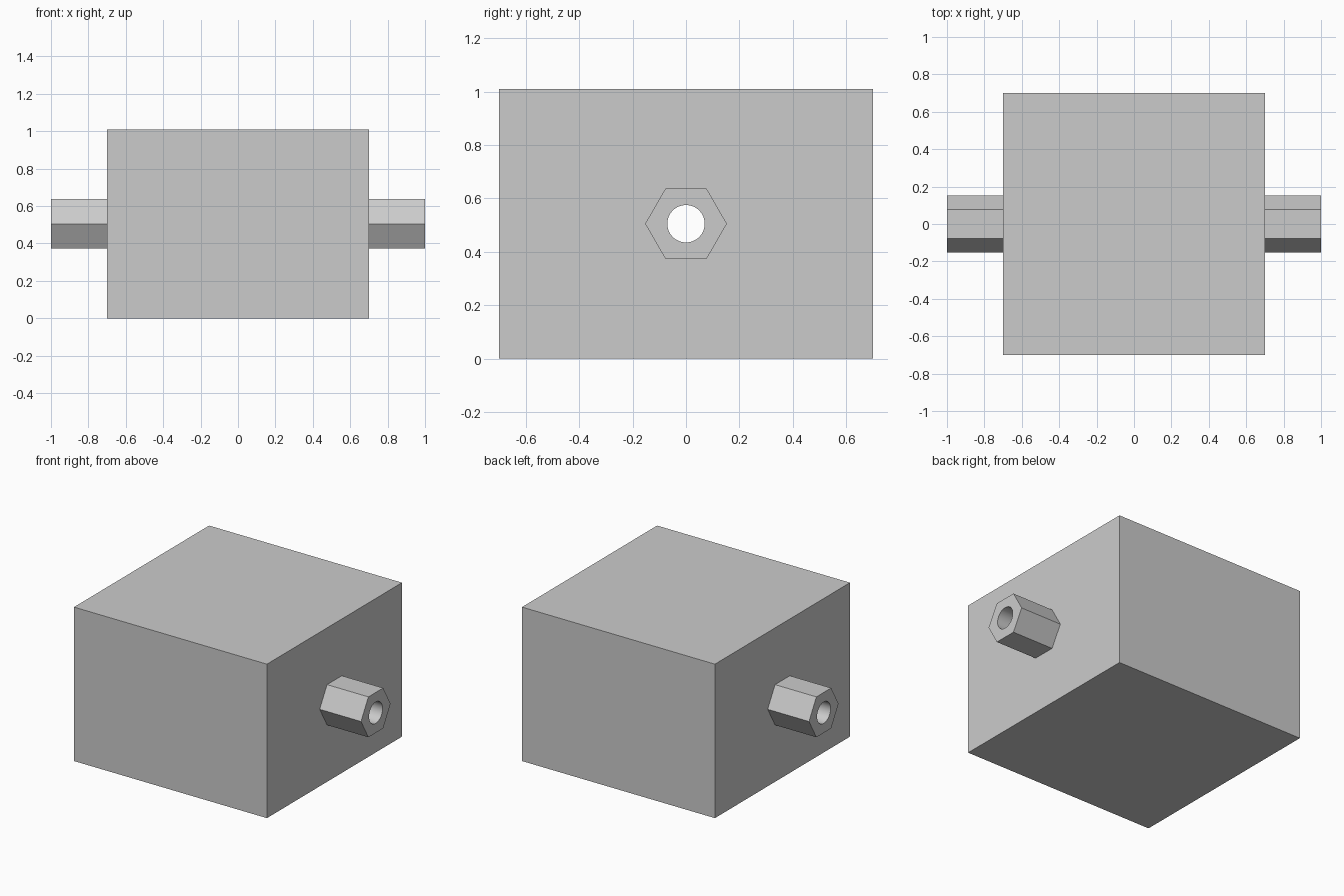
import bpy
from math import pi

if "Cube" in bpy.data.objects:
    bpy.data.objects.remove(bpy.data.objects["Cube"], do_unlink=True)

HALF_WIDTH = 0.7
HEIGHT = 1.01
AXIS_Z = HEIGHT / 2
HEX_RADIUS = 0.153
BORE_RADIUS = 0.07

grey = bpy.data.materials.new("plain_grey")
grey.use_nodes = True
grey.diffuse_color = (0.6, 0.6, 0.6, 1)
for node in grey.node_tree.nodes:
    if node.type == "BSDF_PRINCIPLED":
        node.inputs["Base Color"].default_value = (0.6, 0.6, 0.6, 1)


def bar(name, sides, radius, x, length):
    """Prism lying along the x axis at axle height."""
    bpy.ops.mesh.primitive_cylinder_add(
        vertices=sides, radius=radius, depth=length,
        location=(x, 0, AXIS_Z), rotation=(0, pi / 2, 0))
    obj = bpy.context.object
    obj.name = name
    obj.data.materials.append(grey)
    return obj


# Block
bpy.ops.mesh.primitive_cube_add(size=1, location=(0, 0, AXIS_Z))
block = bpy.context.object
block.name = "block"
block.scale = (2 * HALF_WIDTH, 2 * HALF_WIDTH, HEIGHT)
bpy.ops.object.transform_apply(location=False, rotation=False, scale=True)
block.data.materials.append(grey)

# Hexagonal stubs on both sides
stub_length = 1 - HALF_WIDTH
parts = [block]
for side, sign in (("left", 1), ("right", -1)):
    parts.append(bar(side + "_hex_stub", 6, HEX_RADIUS,
                     sign * (HALF_WIDTH + stub_length / 2), stub_length))

# Round bore straight through all parts
cutter = bar("bore_cutter", 64, BORE_RADIUS, 0, 2.4)
cutter.hide_render = True
for part in parts:
    bpy.ops.object.select_all(action="DESELECT")
    part.select_set(True)
    bpy.context.view_layer.objects.active = part
    bore = part.modifiers.new("bore", "BOOLEAN")
    bore.operation = "DIFFERENCE"
    bore.solver = "EXACT"
    bore.object = cutter
    bpy.ops.object.modifier_apply(modifier=bore.name)
    bpy.ops.object.shade_smooth_by_angle(angle=pi / 6)
bpy.data.objects.remove(cutter, do_unlink=True)
